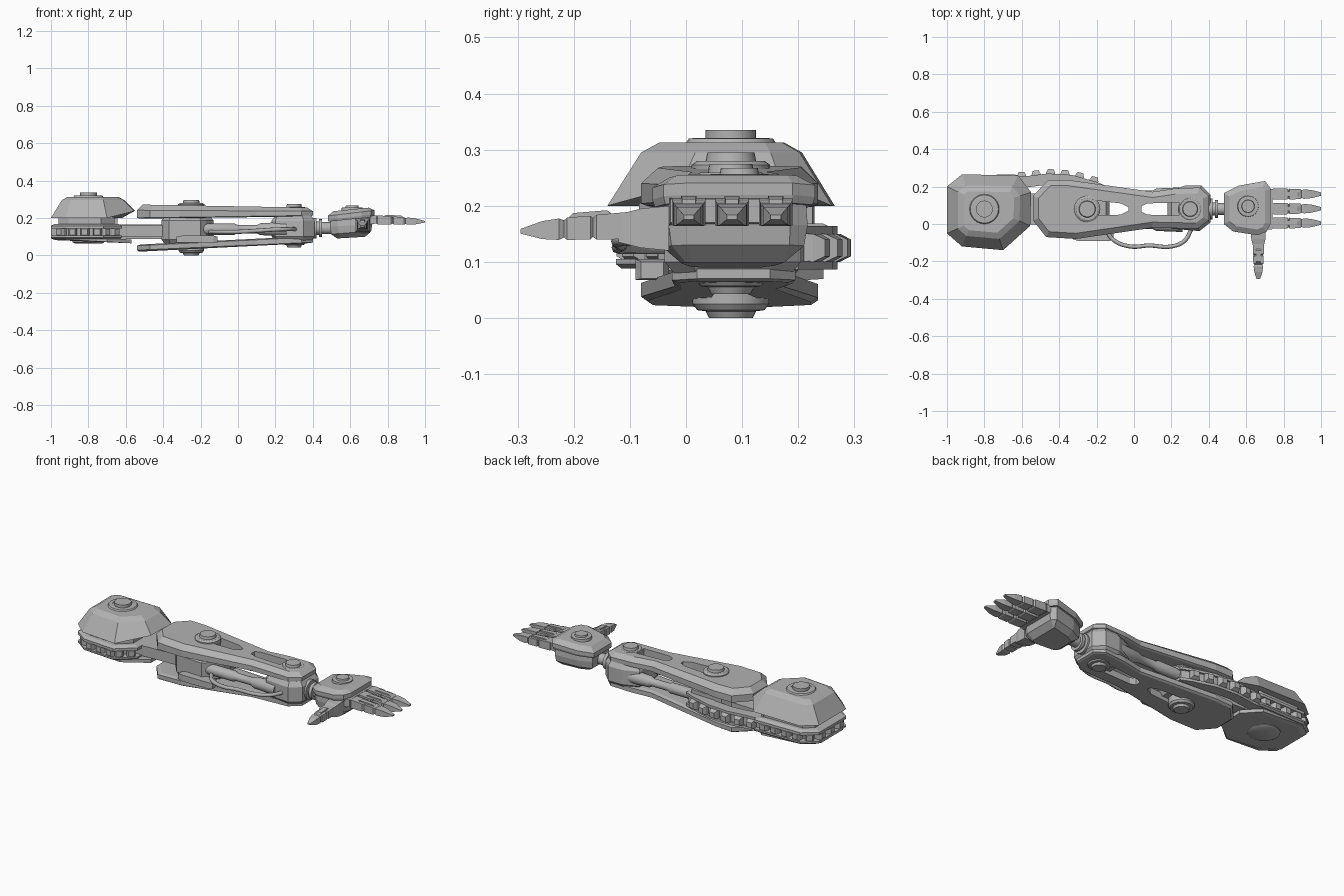
import bpy, bmesh, math
from mathutils import Vector

if "Cube" in bpy.data.objects:
    bpy.data.objects.remove(bpy.data.objects["Cube"])

grey = bpy.data.materials.new("metal grey")
grey.diffuse_color = (0.45, 0.45, 0.45, 1)
grey.use_nodes = True
grey.node_tree.nodes["Principled BSDF"].inputs["Base Color"].default_value = grey.diffuse_color


def loft(name, rings, smooth=False):
    """Skin a closed solid through rings of equal point count."""
    bm = bmesh.new()
    rows = [[bm.verts.new(p) for p in r] for r in rings]
    n = len(rows[0])
    for a, b in zip(rows, rows[1:]):
        for i in range(n):
            j = (i + 1) % n
            bm.faces.new((a[i], a[j], b[j], b[i]))
    bm.faces.new(rows[0][::-1])
    bm.faces.new(rows[-1])
    bmesh.ops.recalc_face_normals(bm, faces=bm.faces)
    me = bpy.data.meshes.new(name)
    bm.to_mesh(me)
    bm.free()
    me.materials.append(grey)
    ob = bpy.data.objects.new(name, me)
    bpy.context.collection.objects.link(ob)
    if smooth:
        bpy.ops.object.select_all(action='DESELECT')
        ob.select_set(True)
        bpy.context.view_layer.objects.active = ob
        bpy.ops.object.shade_smooth_by_angle(angle=math.radians(35))
    return ob


def inset(pts, d):
    """Mitred inward offset of a counter-clockwise outline."""
    out = []
    for i, p in enumerate(pts):
        p, a, b = Vector(p), Vector(pts[i - 1]), Vector(pts[(i + 1) % len(pts)])
        e, f = (p - a).normalized(), (b - p).normalized()
        n, m = Vector((-e.y, e.x)), Vector((-f.y, f.x))
        out.append(p + (n + m) * d / (1 + n.dot(m)))
    return out


def prism(name, pts, layers, xc=0.0):
    """Stack an outline in layers of (z, inset, slope along x)."""
    return loft(name, [[(q.x, q.y, z + s * (q.x - xc)) for q in inset(pts, d)]
                       for z, d, s in layers])


def turned(name, x, y, profile, n=24):
    """Vertical turned part from (radius, z) points."""
    return loft(name, [[(x + r * math.cos(t * math.tau / n), y + r * math.sin(t * math.tau / n), z)
                        for t in range(n)] for r, z in profile], True)


def rod(name, y, z, profile, n=20):
    """Turned part along x from (x, radius) points."""
    return loft(name, [[(x, y + r * math.cos(t * math.tau / n), z + r * math.sin(t * math.tau / n))
                        for t in range(n)] for x, r in profile], True)


def limb(name, origin, direction, sections):
    """Rectangular sections (distance, half width, z low, z high) along a direction."""
    o, d = Vector(origin), Vector(direction).normalized()
    s = Vector((-d.y, d.x, 0))
    rings = []
    for t, w, lo, hi in sections:
        a, b = o + d * t - s * w, o + d * t + s * w
        rings.append([(a.x, a.y, lo), (b.x, b.y, lo), (b.x, b.y, hi), (a.x, a.y, hi)])
    return loft(name, rings)


AX = 0.08  # y of the arm axis

# Shoulder armour cap, its underside lifted towards the arm
cap = [(-.92, -.12), (-.70, -.14), (-.555, -.01), (-.55, .17),
       (-.62, .26), (-.92, .265), (-1, .2), (-1, -.05)]
rings = []
for z, d in ((.2, 0), (.295, .058), (.313, .09)):
    rings.append([(q.x, q.y, z + (max(0, q.x + .61) * .65 if d == 0 else 0)) for q in inset(cap, d)])
loft("shoulder_cap", rings)
turned("shoulder_boss", -.8, AX, [(.085, .305), (.075, .32), (.055, .321), (.055, .318),
                                  (.045, .318), (.045, .335)])

# Shoulder core with a toothed band between two rims
band = [(-.92, -.11), (-.72, -.125), (-.62, -.04), (-.62, .26),
        (-.64, .265), (-.92, .26), (-1, .2), (-1, -.05)]
prism("shoulder_core", band, [(.08, .04, 0), (.205, .04, 0)])
prism("shoulder_upper_rim", band, [(.143, 0, 0), (.158, 0, 0), (.168, .02, 0)])
prism("shoulder_lower_rim", band, [(.088, .01, 0), (.096, 0, 0), (.105, 0, 0)])


def tooth(name, p, out, depth=.045, w=.024):
    limb(name, (p[0] - out[0] * depth, p[1] - out[1] * depth, 0), (out[0], out[1], 0),
         [(0, w, .1, .15), (depth * .6, w, .1, .15), (depth, w * .65, .11, .14)])


for i, p in enumerate(band):
    if i in (2, 3):
        continue
    a, b = Vector(p), Vector(band[(i + 1) % len(band)])
    e = b - a
    v = e.normalized()
    n = round(e.length / .078)
    for k in range(n):
        tooth("shoulder_tooth", a + e * (k + .5) / n, (v.y, -v.x))

# Shoulder underside plate, drooping towards the arm
under = [(-.92, -.08), (-.70, -.09), (-.57, .01), (-.57, .16),
         (-.66, .245), (-.92, .245), (-1, .18), (-1, -.02)]
prism("shoulder_base", under, [(.074, .025, -.04), (.078, 0, -.06), (.096, 0, -.05)], -.8)
turned("shoulder_base_boss", -.8, AX, [(.07, .062), (.085, .07), (.085, .09)])

# Beam joining shoulder and elbow
limb("upper_beam", (-.7, AX, 0), (1, 0, 0), [(0, .09, .1, .16), (.36, .075, .1, .16)])

# Toothed chain along the back of the arm
path = [Vector(p) for p in ((-.66, .25), (-.58, .255), (-.46, .27), (-.33, .262), (-.2, .225), (-.14, .2))]
chain = path + [Vector((p.x, p.y - .06)) for p in reversed(path)]
chain.reverse()
prism("chain_core", chain, [(.1, .012, 0), (.152, .012, 0)])
prism("chain_lower_rim", chain, [(.086, 0, 0), (.102, 0, 0)])
prism("chain_upper_rim", chain, [(.15, 0, 0), (.164, 0, 0)])
for k in range(6):
    x = -.6 + k * .077
    for a, b in zip(path, path[1:]):
        if a.x <= x < b.x:
            v = (b - a).normalized()
            q = a.lerp(b, (x - a.x) / (b.x - a.x))
            tooth("chain_tooth", q + Vector((-v.y, v.x)) * .024, (-v.y, v.x), .05)

# Long forearm plates, above and below
plate = [(-.47, -.07), (-.31, -.08), (.1, -.02), (.34, -.025), (.4, .02), (.4, .15),
         (.35, .195), (.22, .19), (.1, .172), (-.35, .235), (-.46, .235), (-.54, .15), (-.54, .02)]
top = prism("forearm_top_plate", plate,
            [(.203, .012, .012), (.208, 0, .014), (.238, 0, -.006), (.262, .03, -.018)])
low = prism("forearm_bottom_plate", plate,
            [(.046, .012, .05), (.052, 0, .045), (.078, 0, .05), (.084, .02, .05)])
slots = [[(-.2, .045), (-.07, .05), (-.03, .07), (-.03, .09), (-.07, .11), (-.2, .125)],
         [(.04, .065), (.07, .05), (.24, .045), (.24, .115), (.07, .11), (.04, .095)]]
for s in slots:
    cutter = prism("slot_cutter", s, [(-.1, 0, 0), (.4, 0, 0)])
    cutter.hide_render = True
    cutter.display_type = 'WIRE'
    for ob in (top, low):
        m = ob.modifiers.new("slot", 'BOOLEAN')
        m.operation, m.object, m.solver = 'DIFFERENCE', cutter, 'EXACT'

# Pivot bosses on both plates
for name, x, r, zt, zb in (("elbow", -.25, .06, .295, 0), ("wrist", .3, .055, .274, .043)):
    turned(name + "_top_boss", x, AX, [(r + .01, zt - .045), (r + .01, zt - .022), (r, zt - .015),
                                       (r * .75, zt - .015), (r * .7, zt)])
    turned(name + "_bottom_boss", x, AX, [(r * .65, zb), (r * .75, zb + .012), (r, zb + .014),
                                          (r + .008, zb + .025), (r + .008, zb + .06)])

# Elbow block, rods and side box between the plates
elbow = [(-.37, -.04), (-.2, -.05), (-.17, -.02), (-.13, .04), (-.13, .12),
         (-.17, .19), (-.37, .2), (-.41, .15), (-.41, .01)]
prism("elbow_block", elbow, [(.06, .02, 0), (.085, 0, 0), (.185, 0, 0), (.21, .02, 0)])
for y in (-.005, .158):
    rod("forearm_rod", y, .14, [(-.22, .03), (-.02, .03), (0, .022), (.1, .022), (.12, .032), (.26, .038)])
limb("cable_box", (-.33, -.06, 0), (1, 0, 0),
     [(0, .02, .07, .1), (.03, .03, .068, .105), (.2, .03, .068, .105), (.22, .02, .07, .1)])

# Wrist housing
housing = [(.2, -.025), (.35, -.038), (.41, .01), (.41, .155), (.36, .205), (.27, .205), (.18, .17), (.18, .0)]
prism("wrist_housing", housing, [(.075, .02, 0), (.1, 0, 0), (.185, 0, 0), (.215, .02, 0)])
rod("wrist_joint", AX, .145, [(.4, .055), (.42, .055), (.42, .035), (.432, .035), (.432, .048),
                              (.45, .048), (.45, .032), (.5, .032)])

# Loose cable on the front side
cu = bpy.data.curves.new("cable", 'CURVE')
cu.dimensions, cu.bevel_depth, cu.bevel_resolution, cu.resolution_u = '3D', .011, 2, 6
cu.use_fill_caps = True
pts = [(-.15, -.03, .125), (-.11, -.085, .125), (-.02, -.12, .125), (.08, -.115, .13),
       (.2, -.12, .138), (.27, -.09, .14), (.31, -.02, .14)]
sp = cu.splines.new('BEZIER')
sp.bezier_points.add(len(pts) - 1)
for bp, p in zip(sp.bezier_points, pts):
    bp.co = p
    bp.handle_left_type = bp.handle_right_type = 'AUTO'
cu.materials.append(grey)
bpy.context.collection.objects.link(bpy.data.objects.new("cable", cu))

# Hand: palm and armoured back
palm = [(.48, .0), (.53, -.04), (.66, -.06), (.71, -.04), (.73, .0), (.73, .19), (.70, .23), (.56, .205), (.48, .165)]
prism("palm", palm, [(.095, .05, .06), (.122, .018, .08), (.16, .012, .06), (.2, .015, .1)], .61)
prism("hand_back_plate", palm, [(.193, .004, .1), (.205, 0, .12), (.226, 0, .12), (.246, .03, .1)], .61)
turned("hand_boss", .61, AX + .015, [(.058, .235), (.055, .256), (.035, .257), (.033, .267)])
limb("knuckle_bar", (.7, AX, 0), (1, 0, 0), [(0, .11, .165, .215), (.04, .108, .17, .212)])


# Fingers and thumb: jointed tapered segments
def digit(name, origin, direction, s, w, zc):
    for part, secs in (("base", [(0, .8, .02), (.008, 1, .024), (.08, 1, .022), (.088, .8, .017)]),
                       ("middle", [(.086, .75, .015), (.094, .95, .021), (.15, .9, .02), (.158, .7, .015)]),
                       ("tip", [(.156, .65, .015), (.17, .85, .019), (.21, .72, .016), (.262, .3, .004)])):
        limb(name + "_" + part, origin, direction,
             [(t * s, w * k, zc - h - t * .04, zc + h - t * .04) for t, k, h in secs])
    limb(name + "_ridge", origin, direction,
         [(.045 * s, w * .45, zc, zc + .022), (.055 * s, w * .45, zc, zc + .027),
          (.135 * s, w * .4, zc, zc + .022), (.15 * s, w * .4, zc, zc + .012)])


for y in (.005, .082, .16):
    digit("finger", (.738, y, 0), (1, 0, 0), 1, .03, .19)
limb("thumb_base", (.665, -.03, 0), (0, -1, 0), [(0, .04, .12, .2), (.05, .038, .125, .195), (.09, .028, .135, .185)])
digit("thumb", (.665, -.1, 0), (0, -1, 0), .745, .03, .165)
